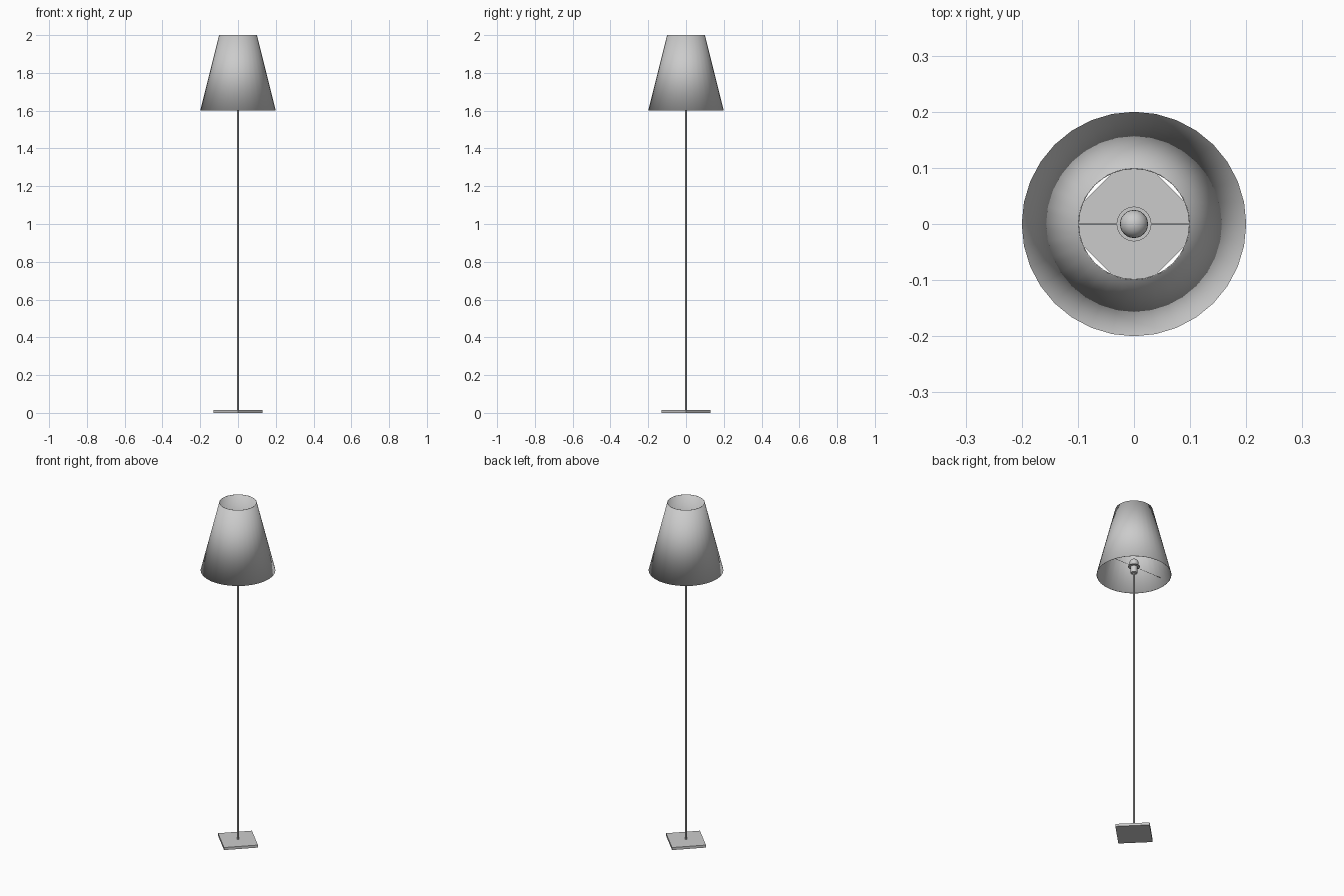
import bpy, math

if "Cube" in bpy.data.objects:
    bpy.data.objects.remove(bpy.data.objects["Cube"])


def finish(name, smooth=True):
    ob = bpy.context.object
    ob.name = name
    if smooth:
        bpy.ops.object.shade_smooth_by_angle(angle=math.radians(40))
    return ob


def rod(name, r, z0, z1, sides=16):
    bpy.ops.mesh.primitive_cylinder_add(vertices=sides, radius=r, depth=z1 - z0,
                                        location=(0, 0, (z0 + z1) / 2))
    return finish(name)


def lathe(name, profile, sides=32, closed=False):
    """Revolve (radius, z) points around the z axis."""
    n = len(profile)
    verts = [(r * math.cos(2 * math.pi * i / sides), r * math.sin(2 * math.pi * i / sides), z)
             for i in range(sides) for r, z in profile]
    faces = []
    for i in range(sides):
        a, b = i * n, (i + 1) % sides * n
        for k in range(n if closed else n - 1):
            m = (k + 1) % n
            faces.append((a + k, b + k, b + m, a + m))
    mesh = bpy.data.meshes.new(name)
    mesh.from_pydata(verts, [], faces)
    ob = bpy.data.objects.new(name, mesh)
    bpy.context.collection.objects.link(ob)
    bpy.ops.object.select_all(action='DESELECT')
    bpy.context.view_layer.objects.active = ob
    ob.select_set(True)
    return ob


# Square foot plate, corners on the axes
bpy.ops.mesh.primitive_cylinder_add(vertices=4, radius=0.13, depth=0.015, location=(0, 0, 0.0075))
finish("base_plate", smooth=False)

# Pole
rod("pole", 0.005, 0.015, 1.62)

# Lamp socket and the bulb above it
rod("socket", 0.018, 1.61, 1.65, 24)
bpy.ops.mesh.primitive_uv_sphere_add(segments=24, ring_count=12, radius=0.025, location=(0, 0, 1.67))
finish("bulb")

# Shade holder: flat ring with two thin arms reaching the shade
lathe("holder_ring", [(0.017, 1.648), (0.031, 1.648), (0.031, 1.651), (0.017, 1.651)], closed=True)
finish("holder_ring")
for side, label in ((-1, "left"), (1, "right")):
    bpy.ops.mesh.primitive_cylinder_add(vertices=8, radius=0.001, depth=0.157,
                                        location=(side * 0.1085, 0, 1.65),
                                        rotation=(0, math.pi / 2, 0))
    finish(label + "_holder_arm")

# Thin tapered shade, open at both ends, smooth over the rims
lathe("shade", [(0.2, 1.6), (0.1, 2.0), (0.098, 2.0), (0.198, 1.6)], closed=True)
bpy.ops.object.shade_smooth()
